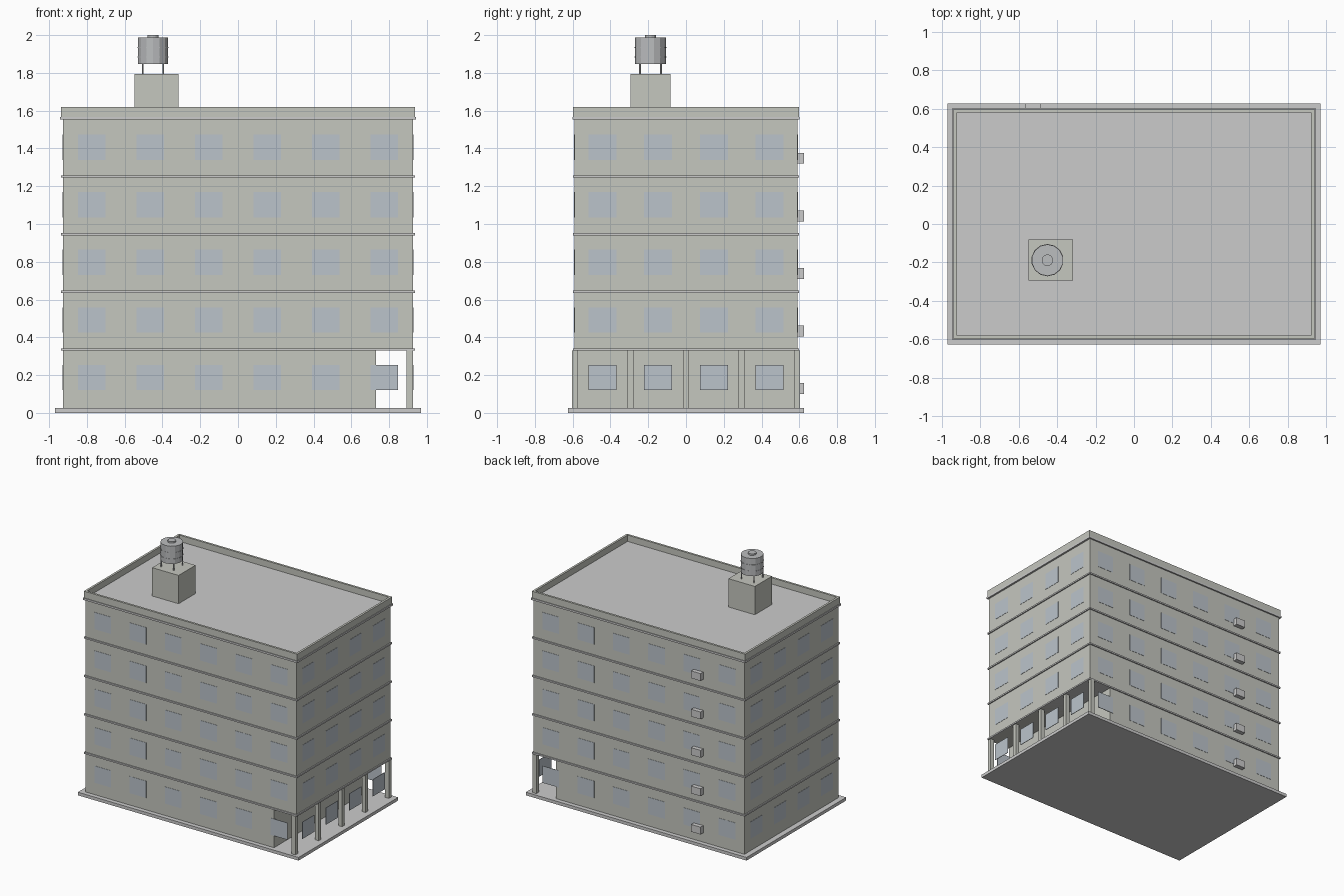
import bpy, math

if "Cube" in bpy.data.objects:
    bpy.data.objects.remove(bpy.data.objects["Cube"])


def material(name, rgb):
    m = bpy.data.materials.new(name)
    m.diffuse_color = (*rgb, 1)
    m.use_nodes = True
    m.node_tree.nodes["Principled BSDF"].inputs["Base Color"].default_value = m.diffuse_color
    return m


WALL = material("wall_paint", (0.56, 0.57, 0.52))
TRIM = material("trim_paint", (0.58, 0.58, 0.56))
GLASS = material("window_glass", (0.50, 0.55, 0.60))
ROOF = material("roof_felt", (0.60, 0.60, 0.63))
METAL = material("tank_metal", (0.50, 0.51, 0.52))


def box(name, x, y, z, mat):
    """Box from (min, max) ranges on each axis."""
    bpy.ops.mesh.primitive_cube_add(size=1, location=[sum(r) / 2 for r in (x, y, z)])
    o = bpy.context.object
    o.name = name
    o.scale = [r[1] - r[0] for r in (x, y, z)]
    bpy.ops.object.transform_apply(location=False, rotation=False, scale=True)
    o.data.materials.append(mat)
    return o


def cyl(name, x, y, z, r, sides, mat):
    bpy.ops.mesh.primitive_cylinder_add(vertices=sides, radius=r, depth=z[1] - z[0],
                                        location=(x, y, sum(z) / 2))
    o = bpy.context.object
    o.name = name
    o.data.materials.append(mat)
    return o


def around(c, half):
    return (c - half, c + half)


W, D = 0.927, 0.59          # half width and half depth of the walls
BASE, FLOOR, FLOORS = 0.025, 0.305, 5
EAVE = BASE + FLOOR * FLOORS + 0.005

# Base slab and walls; ground floor is set back behind a colonnade on the right
box("base_slab", (-0.97, 0.97), (-0.625, 0.625), (0, BASE), TRIM)
box("ground_floor", (-W, 0.73), (-D, D), (BASE, BASE + FLOOR), WALL)
box("upper_floors", (-W, W), (-D, D), (BASE + FLOOR, EAVE), WALL)

# Colonnade
for i in range(5):
    box("column", (0.893, 0.926), around((i - 2) * 0.2935, 0.0155), (BASE, BASE + FLOOR), WALL)

# Floor bands
for i in range(1, FLOORS):
    box("floor_band", (-0.936, 0.936), (-0.599, 0.599),
        around(BASE + FLOOR * i + 0.006, 0.006), TRIM)

# Windows on all four sides and an air conditioner per floor
for f in range(FLOORS):
    zc = 0.187 + FLOOR * f
    zr = around(zc, 0.067)
    for s in (-1, 1):
        for i in range(6):
            box("window", around((i - 2.5) * 0.31, 0.073), around(s * D, 0.002), zr, GLASS)
        for i in range(4):
            box("window", around(s * W, 0.002), around((i - 1.5) * 0.295, 0.074), zr, GLASS)
    box("air_conditioner", (-0.565, -0.483), (D - 0.005, 0.625), around(zc - 0.059, 0.029), TRIM)

# Cornice, roof and parapet
box("cornice", (-0.942, 0.942), (-0.602, 0.602), (1.552, 1.567), TRIM)
box("roof", (-0.925, 0.925), (-0.585, 0.585), (1.555, 1.57), ROOF)
for s in (-1, 1):
    box("parapet_long", (-0.937, 0.937), sorted((s * 0.597, s * 0.58)), (1.56, 1.62), WALL)
    box("parapet_short", sorted((s * 0.937, s * 0.92)), (-0.58, 0.58), (1.56, 1.62), WALL)

# Stair bulkhead and water tank
box("bulkhead", around(-0.432, 0.116), around(-0.188, 0.1065), (1.56, 1.795), WALL)
TX, TY = -0.45, -0.188
for sx in (-1, 1):
    for sy in (-1, 1):
        cyl("tank_leg", TX + sx * 0.055, TY + sy * 0.055, (1.79, 1.85), 0.005, 6, METAL)
cyl("tank", TX, TY, (1.847, 1.988), 0.082, 14, METAL)
for z in (1.885, 1.935):
    cyl("tank_hoop", TX, TY, around(z, 0.003), 0.084, 14, METAL)
cyl("tank_cap", TX, TY, (1.985, 2.0), 0.03, 14, METAL)
